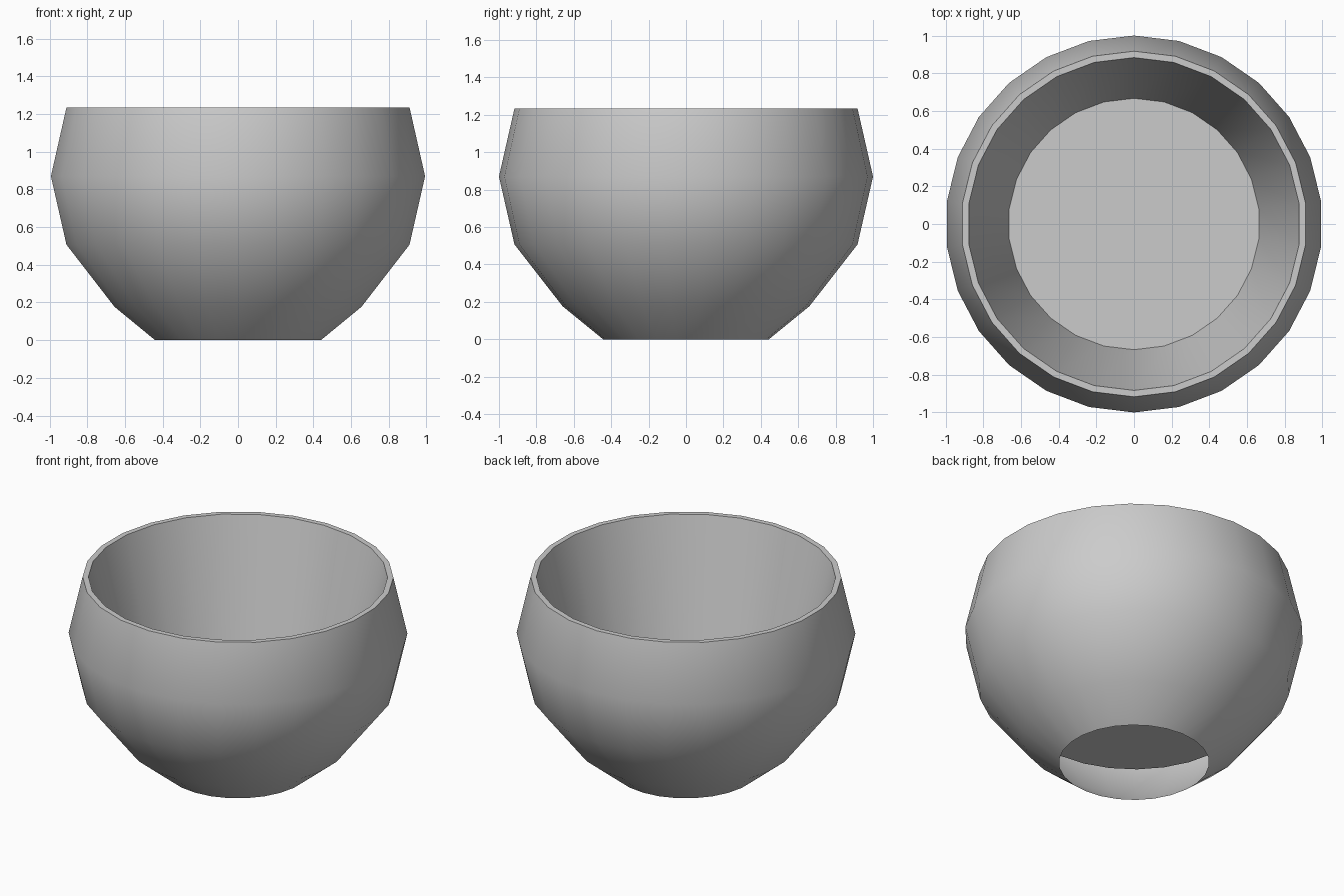
import bpy
import bmesh
from math import sin, cos, tau, radians

cube = bpy.data.objects.get("Cube")
if cube:
    bpy.data.objects.remove(cube, do_unlink=True)

SIDES = 26

# Single plain grey material
grey = bpy.data.materials.new("light grey")
grey.use_nodes = True
colour = (0.6, 0.6, 0.6, 1)
grey.diffuse_color = colour
grey.node_tree.nodes["Principled BSDF"].inputs["Base Color"].default_value = colour

# Radius and height: open foot, rounded outside, rim, tapered inside, floor edge
profile = [(0.443, 0), (0.66, 0.177), (0.917, 0.507), (1, 0.87),
           (0.917, 1.235), (0.883, 1.235), (0.667, 0.338)]

bm = bmesh.new()


def ring(radius, z):
    return [bm.verts.new((radius * sin(tau * i / SIDES), radius * cos(tau * i / SIDES), z))
            for i in range(SIDES)]


# Wall faces between neighbouring rings, then the inner floor
rings = [ring(r, z) for r, z in profile]
for low, high in zip(rings, rings[1:]):
    for i in range(SIDES):
        j = (i + 1) % SIDES
        bm.faces.new((low[j], low[i], high[i], high[j]))
bm.faces.new(reversed(rings[-1]))

mesh = bpy.data.meshes.new("bowl")
bm.to_mesh(mesh)
bm.free()
mesh.materials.append(grey)
bowl = bpy.data.objects.new("bowl", mesh)
bpy.context.collection.objects.link(bowl)

# Smooth walls, crisp rim and floor edge
bpy.ops.object.select_all(action="DESELECT")
bowl.select_set(True)
bpy.context.view_layer.objects.active = bowl
bpy.ops.object.shade_smooth_by_angle(angle=radians(35))
